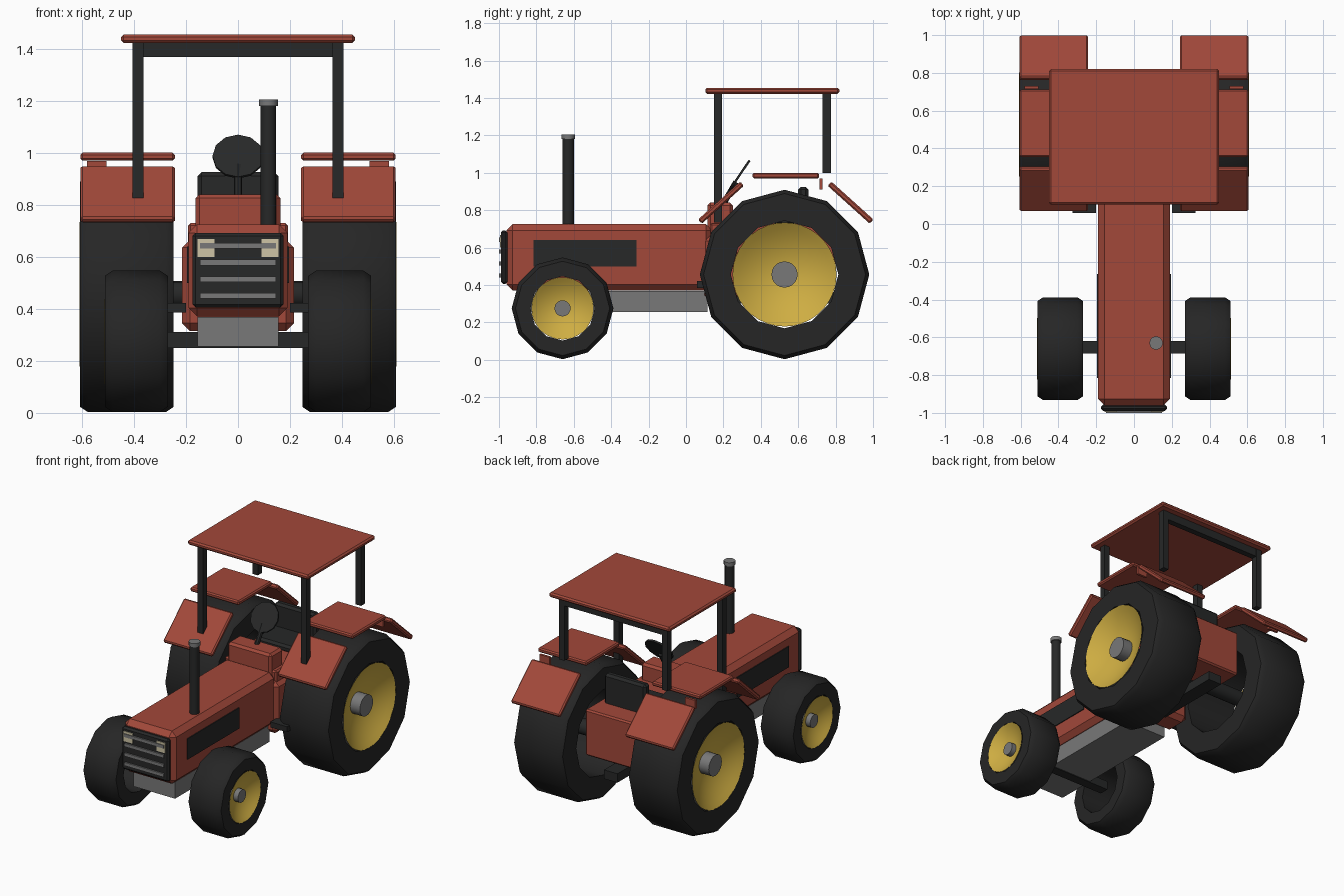
import bpy, bmesh, math
from mathutils import Matrix, Vector

cube = bpy.data.objects.get("Cube")
if cube:
    bpy.data.objects.remove(cube, do_unlink=True)


def material(name, r, g, b):
    m = bpy.data.materials.new(name)
    m.use_nodes = True
    m.diffuse_color = (r, g, b, 1)
    bsdf = next(n for n in m.node_tree.nodes if n.type == 'BSDF_PRINCIPLED')
    bsdf.inputs["Base Color"].default_value = (r, g, b, 1)
    bsdf.inputs["Roughness"].default_value = 0.7
    return m


RED = material("barn red", .36, .065, .042)
BLACK = material("frame black", .02, .021, .021)
RUBBER = material("tyre rubber", .019, .019, .019)
YELLOW = material("rim yellow", .62, .42, .055)
GREY = material("metal grey", .19, .19, .19)
CREAM = material("lamp cream", .62, .56, .38)


def finish(name, bm, mat, smooth=None):
    mesh = bpy.data.meshes.new(name)
    bm.to_mesh(mesh)
    bm.free()
    mesh.materials.append(mat)
    ob = bpy.data.objects.new(name, mesh)
    bpy.context.collection.objects.link(ob)
    if smooth:
        bpy.ops.object.select_all(action='DESELECT')
        ob.select_set(True)
        bpy.context.view_layer.objects.active = ob
        bpy.ops.object.shade_smooth_by_angle(angle=math.radians(smooth))
    return ob


def box(name, mat, x, y, z, bevel=0, tilt=0):
    """Box from (min, max) ranges, with optional chamfer and tilt about x."""
    bm = bmesh.new()
    bmesh.ops.create_cube(bm, size=1)
    bmesh.ops.scale(bm, verts=bm.verts, vec=(x[1] - x[0], y[1] - y[0], z[1] - z[0]))
    if bevel:
        bmesh.ops.bevel(bm, geom=bm.edges[:], offset=bevel, segments=1, affect='EDGES')
    ob = finish(name, bm, mat)
    ob.location = [sum(r) / 2 for r in (x, y, z)]
    ob.rotation_euler.x = tilt
    return ob


def rod(name, mat, a, b, r, sides=16):
    """Cylinder between two points."""
    a, b = Vector(a), Vector(b)
    bm = bmesh.new()
    bmesh.ops.create_cone(bm, cap_ends=True, segments=sides, radius1=r, radius2=r, depth=(b - a).length)
    turn = (b - a).to_track_quat('Z', 'Y').to_matrix().to_4x4()
    bmesh.ops.transform(bm, verts=bm.verts, matrix=Matrix.Translation((a + b) / 2) @ turn)
    return finish(name, bm, mat, 40)


def lathe(name, mat, profile, y, z, sides, side, closed):
    """Turn (x, radius) points about the wheel axis."""
    bm = bmesh.new()
    vs = [bm.verts.new((x, 0, r)) for x, r in profile]
    for a, b in zip(vs, vs[1:] + vs[:1] if closed else vs[1:]):
        bm.edges.new((a, b))
    bmesh.ops.spin(bm, geom=bm.verts[:] + bm.edges[:], axis=(1, 0, 0), cent=(0, 0, 0),
                   angle=math.tau, steps=sides, use_duplicate=False)
    bmesh.ops.remove_doubles(bm, verts=bm.verts, dist=1e-5)
    bmesh.ops.recalc_face_normals(bm, faces=bm.faces)
    bm.normal_update()
    if not closed and sum(f.normal.x for f in bm.faces) * side < 0:
        bmesh.ops.reverse_faces(bm, faces=bm.faces[:])
    ob = finish(name, bm, mat, 38)
    ob.location = (0, y, z)


def wheel(name, side, y, z, r, rim, hub, x0, x1):
    c, hole, depth = .03, rim * 1.035, rim * .36
    tyre = [(x0, hole), (x0, r - .02), (x0 + c, r), (x1 - c, r), (x1, r - .02), (x1, hole)]
    lathe(name + "_tyre", RUBBER, [(side * x, q) for x, q in tyre], y, z, 12, side, True)
    bowl = []
    for i in range(8):
        t = 1 - i / 8
        bowl.append((side * (x1 + .002 - depth * (1 - t * t)), rim * t))
    lathe(name + "_rim", YELLOW, bowl, y, z, 36, side, False)
    rod(name + "_hub", GREY, (side * (x1 - depth - .02), y, z), (side * (x1 - .02), y, z), hub, 20)


def span(side, a, b):
    return sorted((side * a, side * b))


# Engine housing, chassis and rear body
box("hood", RED, (-.19, .19), (-.96, .14), (.37, .725), .033)
box("chassis", GREY, (-.155, .155), (-.89, .115), (.255, .368))
box("firewall", RED, (-.215, .215), (.1, .28), (.315, .665), .03)
box("rear_body", RED, (-.192, .192), (.13, .8), (.42, .73), .01)
box("cowl", RED, (-.163, .163), (.115, .25), (.68, .84), .015)
box("drawbar", BLACK, (-.05, .05), (.25, .8), (.3, .36))

# Grille with bars and lamps
box("grille", BLACK, (-.175, .175), (-.99, -.955), (.405, .692), .012)
for i in range(4):
    z = .45 + i * .064
    box("grille_bar", GREY, (-.147, .147), (-1, -.985), (z - .011, z + .011))

# Exhaust stack
rod("exhaust_pipe", BLACK, (.117, -.63, .7), (.117, -.63, 1.185), .03, 12)
rod("exhaust_cap", GREY, (.117, -.63, 1.18), (.117, -.63, 1.205), .036, 12)

# Seat and steering
box("seat_back", BLACK, (-.155, .155), (.6, .655), (.68, .925), .015)
box("seat_cushion", BLACK, (-.155, .155), (.4, .62), (.72, .77), .015)
rod("steering_column", BLACK, (0, .18, .8), (0, .268, .95), .016, 8)
centre, tilt = Vector((0, .285, .985)), Vector((0, -.83, .56)) * .006
rod("steering_wheel", BLACK, centre - tilt, centre + tilt, .098, 12)

# Axles
box("front_axle", BLACK, (-.3, .3), (-.685, -.62), (.25, .31))
rod("rear_axle", BLACK, (-.5, .527, .456), (.5, .527, .456), .05)

# Roof
box("roof", RED, (-.45, .45), (.103, .82), (1.422, 1.454), .01)
box("roof_beam", BLACK, (-.37, .37), (.732, .772), (1.368, 1.424))

for side, tag in ((1, "left"), (-1, "right")):
    wheel(tag + "_rear_wheel", side, .527, .456, .453, .278, .07, .247, .607)
    wheel(tag + "_front_wheel", side, -.66, .275, .272, .166, .043, .27, .512)

    # Fender: flat top plate with a sloping plate before and behind
    x = span(side, .243, .606)
    box(tag + "_fender_top", RED, x, (.355, .712), (.97, 1), .008)
    for y, way in ((.187, 1), (.88, -1)):
        box(tag + "_fender_slope", RED, x, (y - .152, y + .152), (.825, .855), .008,
            way * math.radians(42))
    box(tag + "_fender_bracket", RED, span(side, .505, .58), (.714, .73), (.91, .968))

    # Roof posts, step, lamp and side vent panel
    x = span(side, .364, .405)
    box(tag + "_front_post", BLACK, x, (.15, .192), (.735, 1.424))
    box(tag + "_rear_post", BLACK, x, (.73, .774), (1, 1.424))
    box(tag + "_step", BLACK, span(side, .2, .325), (.058, .2), (.385, .422))
    box(tag + "_lamp", CREAM, span(side, .09, .155), (-.995, -.985), (.6, .668))
    box(tag + "_side_panel", BLACK, span(side, .188, .196), (-.815, -.265), (.5, .64))
